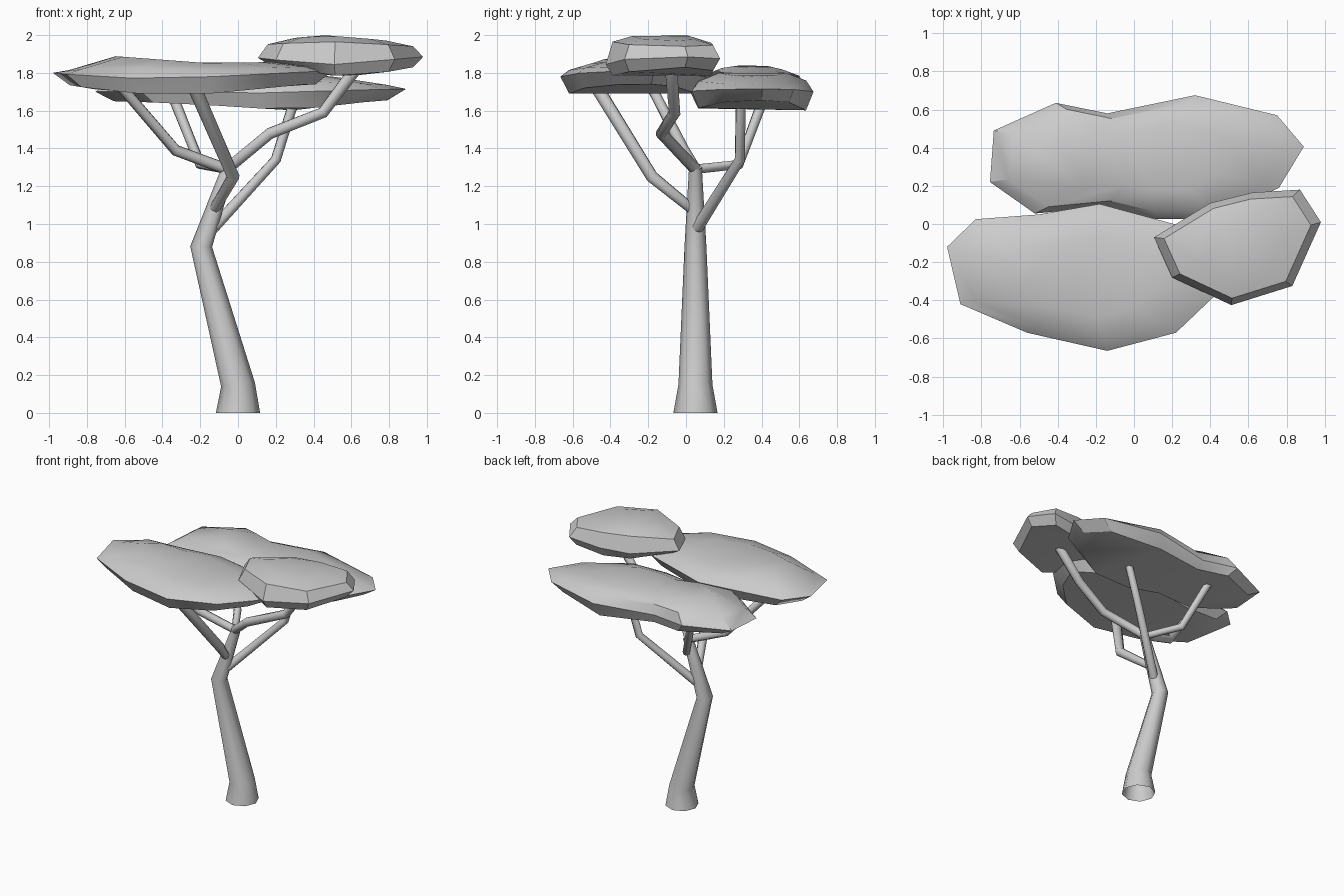
import bpy, bmesh
from mathutils import Vector

if "Cube" in bpy.data.objects:
    bpy.data.objects.remove(bpy.data.objects["Cube"])


def tube(name, points):
    """Eight-sided tapering limb through (x, y, z, radius) points."""
    cu = bpy.data.curves.new(name, 'CURVE')
    cu.dimensions = '3D'
    cu.bevel_depth = 1.0
    cu.bevel_resolution = 2
    sp = cu.splines.new('POLY')
    sp.points.add(len(points) - 1)
    for p, (x, y, z, r) in zip(sp.points, points):
        p.co = (x, y, z, 1)
        p.radius = r
    ob = bpy.data.objects.new(name, cu)
    bpy.context.collection.objects.link(ob)
    bpy.ops.object.select_all(action='DESELECT')
    ob.select_set(True)
    bpy.context.view_layer.objects.active = ob
    bpy.ops.object.convert(target='MESH')
    bpy.ops.object.shade_smooth()
    return bpy.context.object


def heights(profile, x):
    """Bottom, rim and top height of a canopy at x."""
    if x <= profile[0][0]:
        return profile[0][1:]
    for a, b in zip(profile, profile[1:]):
        if x <= b[0]:
            t = (x - a[0]) / (b[0] - a[0])
            return [p + (q - p) * t for p, q in zip(a[1:], b[1:])]
    return profile[-1][1:]


def canopy(name, outline, profile, shoulder):
    """Flat-bottomed leaf pad: inset bottom, rim, shoulder, crown."""
    xs = [p[0] for p in outline]
    ys = [p[1] for p in outline]
    c = Vector(((min(xs) + max(xs)) / 2, (min(ys) + max(ys)) / 2))
    bm = bmesh.new()
    rings = []
    for scale, level in ((0.88, 'b'), (1, 'r'), (0.88, 's'), (0.55, 't')):
        ring = []
        for p in outline:
            q = c + (Vector(p) - c) * scale
            b, r, t = heights(profile, p[0] if level in 'br' else q.x)
            z = {'b': b, 'r': r, 's': r + (t - r) * shoulder, 't': t}[level]
            ring.append(bm.verts.new((q.x, q.y, z)))
        rings.append(ring)
    n = len(outline)
    for lo, hi in zip(rings, rings[1:]):
        for i in range(n):
            j = (i + 1) % n
            bm.faces.new((lo[i], lo[j], hi[j], hi[i]))
    caps = [bm.faces.new(rings[0][::-1]), bm.faces.new(rings[-1])]
    bmesh.ops.triangulate(bm, faces=caps)
    bmesh.ops.recalc_face_normals(bm, faces=bm.faces)
    me = bpy.data.meshes.new(name)
    bm.to_mesh(me)
    bm.free()
    ob = bpy.data.objects.new(name, me)
    bpy.context.collection.objects.link(ob)
    bpy.ops.object.select_all(action='DESELECT')
    ob.select_set(True)
    bpy.context.view_layer.objects.active = ob
    bpy.ops.object.shade_smooth_by_angle(angle=0.6)
    return ob


# Trunk with flared foot
tube("trunk", [(0, .05, 0, .117), (0, .05, .15, .09),
               (-.195, .05, .88, .058), (-.05, .05, 1.30, .034)])

# Branches
tube("branch_left", [(-.06, .05, 1.29, .03), (-.33, -.01, 1.39, .03),
                     (-.63, -.19, 1.74, .028)])
tube("branch_back_left", [(-.06, .05, 1.29, .025), (-.2, .28, 1.315, .027),
                          (-.35, .42, 1.69, .028)])
tube("branch_right", [(-.06, .05, 1.29, .032), (.17, -.13, 1.48, .032),
                      (.45, -.06, 1.59, .032), (.63, -.08, 1.83, .035)])
tube("branch_back_right", [(-.13, .06, .98, .032), (.2, .285, 1.34, .028),
                           (.3, .29, 1.66, .027)])
tube("branch_front", [(-.125, .03, 1.08, .028), (-.025, -.18, 1.25, .034),
                      (-.23, -.47, 1.72, .036)])

# Front canopy
canopy("canopy_front",
       [(-.98, -.12), (-.91, -.42), (-.56, -.57), (-.14, -.665), (.22, -.57),
        (.42, -.38), (.5, -.17), (.32, -.03), (-.18, .105), (-.5, .05), (-.83, .025)],
       [(-.98, 1.735, 1.80, 1.82), (-.67, 1.69, 1.77, 1.89),
        (-.14, 1.69, 1.78, 1.85), (.45, 1.74, 1.81, 1.865)], .5)

# Back canopy
canopy("canopy_back",
       [(-.755, .22), (-.52, .055), (-.15, .09), (.12, .025), (.45, .03), (.76, .19),
        (.89, .405), (.75, .57), (.32, .675), (-.14, .58), (-.41, .635), (-.735, .49)],
       [(-.75, 1.65, 1.70, 1.80), (-.4, 1.64, 1.71, 1.84), (0, 1.62, 1.69, 1.80),
        (.3, 1.60, 1.70, 1.80), (.85, 1.655, 1.715, 1.745)], .6)

# Small top canopy
canopy("canopy_top",
       [(.105, -.07), (.2, -.28), (.51, -.425), (.83, -.325), (.98, .01),
        (.87, .18), (.62, .165), (.4, .11)],
       [(.1, 1.85, 1.88, 1.965), (.45, 1.785, 1.84, 2.0),
        (.7, 1.785, 1.86, 1.98), (.98, 1.83, 1.885, 1.95)], .8)
